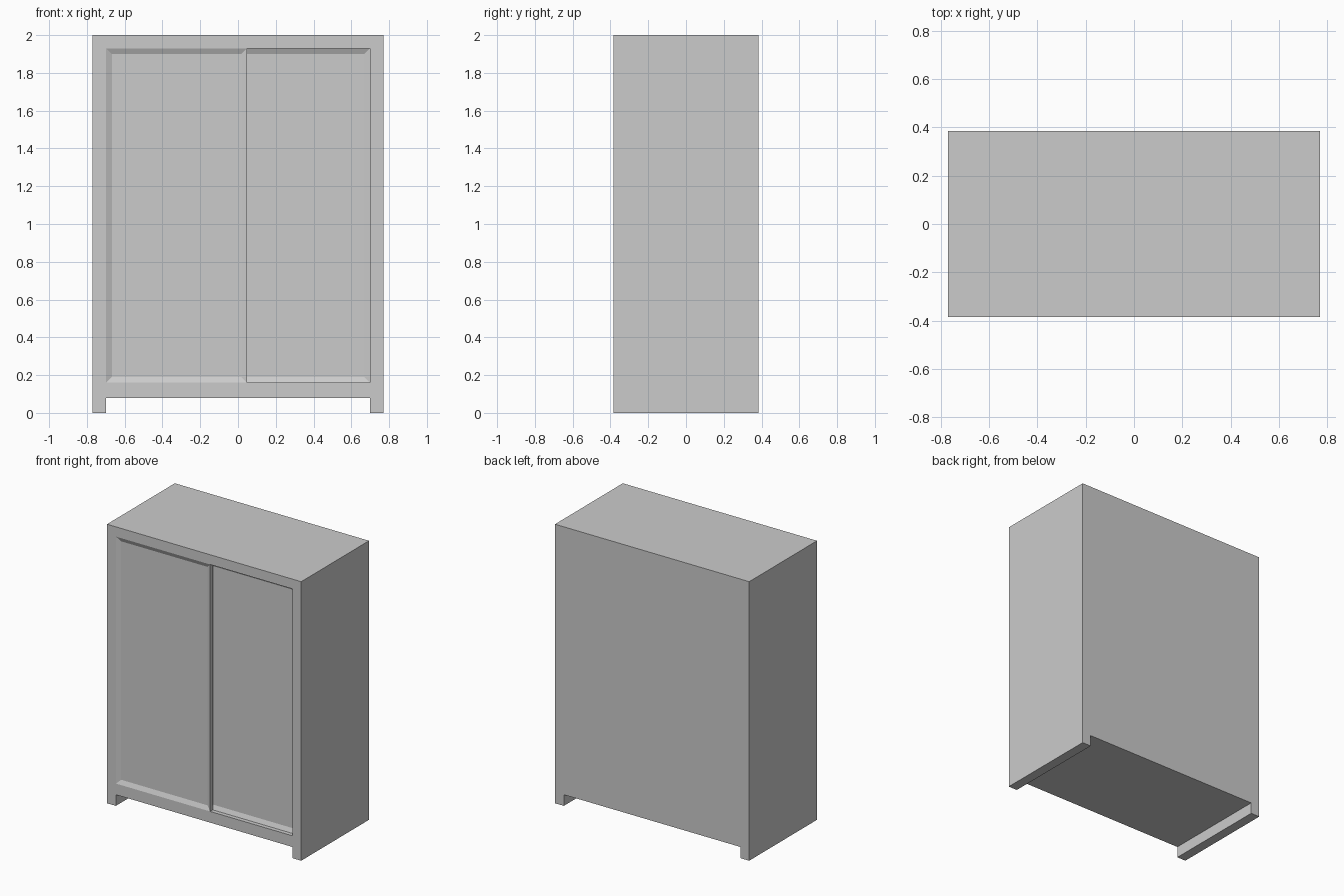
import bpy, bmesh
from mathutils import Vector

if "Cube" in bpy.data.objects:
    bpy.data.objects.remove(bpy.data.objects["Cube"])

W, D, H = 0.77, 0.384, 2.0      # half width, half depth, height
T = 0.07                        # board thickness
Z0, Z1 = 0.16, 1.93             # door opening
DOOR_T = 0.03


def box(name, lo, hi):
    """Axis-aligned box between two corners, returned as an object."""
    lo, hi = Vector(lo), Vector(hi)
    bm = bmesh.new()
    bmesh.ops.create_cube(bm, size=1)
    for v in bm.verts:
        v.co = Vector([(lo[i] + hi[i]) / 2 + v.co[i] * (hi[i] - lo[i]) for i in range(3)])
    mesh = bpy.data.meshes.new(name)
    bm.to_mesh(mesh)
    bm.free()
    obj = bpy.data.objects.new(name, mesh)
    bpy.context.collection.objects.link(obj)
    return obj


def sliding_door(name, x0, x1, y):
    """Framed door whose centre panel is sunk on both faces."""
    obj = box(name, (x0, y, Z0), (x1, y + DOOR_T, Z1))
    bm = bmesh.new()
    bm.from_mesh(obj.data)
    bm.normal_update()
    for f in [f for f in bm.faces if abs(f.normal.y) > 0.9]:
        sink = 0.014 if f.normal.y < 0 else 0.006
        n = f.normal.copy()
        bmesh.ops.inset_individual(bm, faces=[f], thickness=0.043)
        for v in f.verts:
            v.co -= n * sink
    bm.to_mesh(obj.data)
    bm.free()


# Carcass: sides run to the floor and act as feet
for label, s in (("left", -1), ("right", 1)):
    xs = sorted((s * W, s * (W - T)))
    box(label + "_side", (xs[0], -D, 0), (xs[1], D, H))
box("top_board", (-W + T, -D, Z1), (W - T, D, H))
box("bottom_board", (-W + T, -D, 0.08), (W - T, D, Z0))
box("back_board", (-W + T, D - 0.03, Z0), (W - T, D, Z1))

# Sliding doors: left one flush with the front, right one on the rear track
sliding_door("left_door", -0.698, 0.048, -D)
sliding_door("right_door", -0.048, 0.698, -D + DOOR_T)
